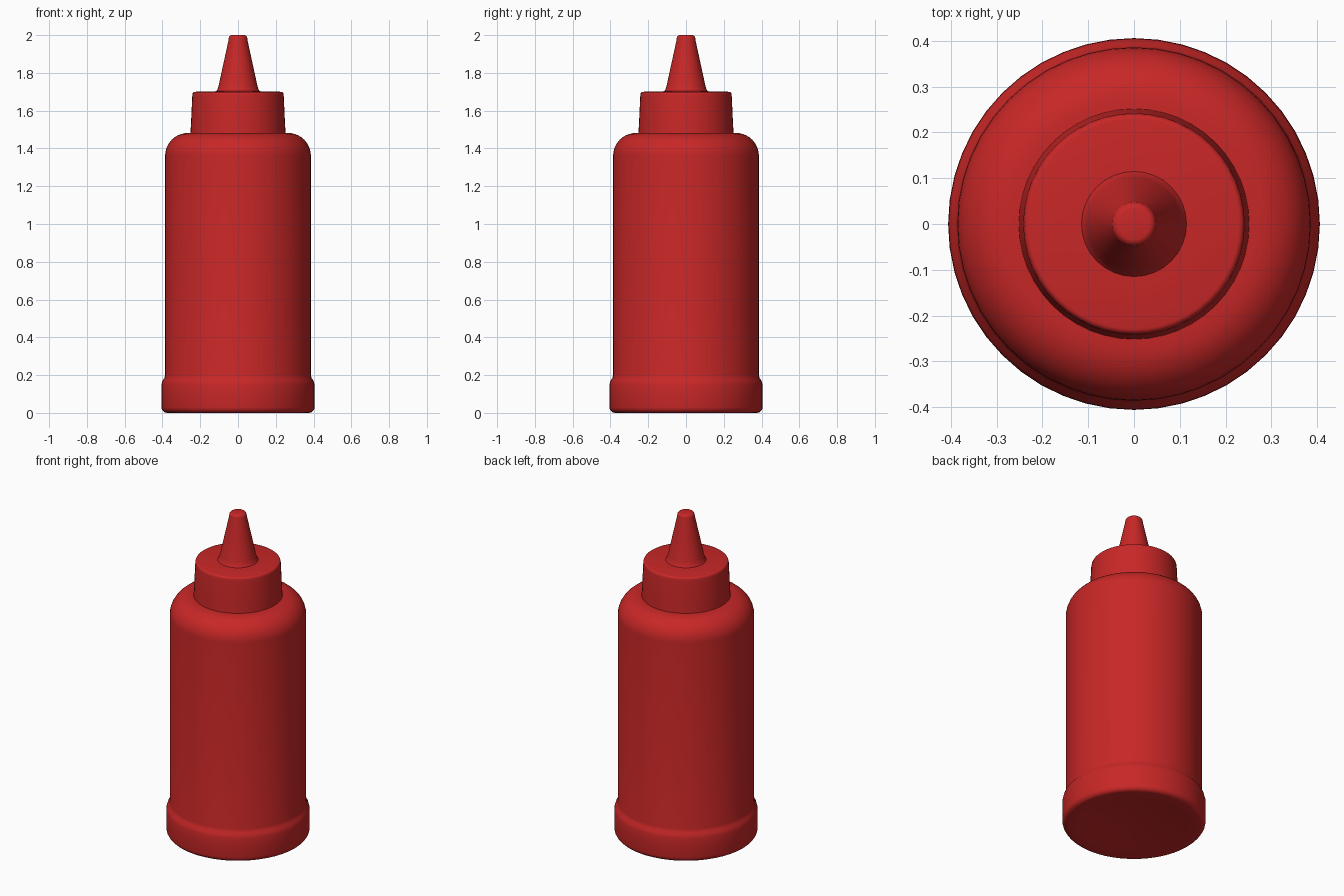
import bpy, bmesh, math

if "Cube" in bpy.data.objects:
    bpy.data.objects.remove(bpy.data.objects["Cube"])

red = bpy.data.materials.new("bottle red")
red.diffuse_color = (0.58, 0.02, 0.02, 1)
red.use_nodes = True
red.node_tree.nodes["Principled BSDF"].inputs["Base Color"].default_value = red.diffuse_color


def lathe(name, profile, segments=48, angle=40):
    """Revolve (radius, z) points around z; radius 0 makes a pole."""
    bm = bmesh.new()
    rings = []
    for r, z in profile:
        if r == 0:
            rings.append([bm.verts.new((0, 0, z))] * segments)
        else:
            rings.append([bm.verts.new((r * math.cos(a), r * math.sin(a), z))
                          for a in (2 * math.pi * i / segments for i in range(segments))])
    for lo, hi in zip(rings, rings[1:]):
        for i in range(segments):
            j = (i + 1) % segments
            quad = [lo[i], lo[j], hi[j], hi[i]]
            bm.faces.new(list(dict.fromkeys(quad)))
    mesh = bpy.data.meshes.new(name)
    bm.to_mesh(mesh)
    bm.free()
    mesh.materials.append(red)
    obj = bpy.data.objects.new(name, mesh)
    bpy.context.collection.objects.link(obj)
    bpy.ops.object.select_all(action='DESELECT')
    obj.select_set(True)
    bpy.context.view_layer.objects.active = obj
    bpy.ops.object.shade_smooth_by_angle(angle=math.radians(angle))
    return obj


def arc(cr, cz, rr, rz, a0, a1, n=8):
    """Elliptical arc of profile points."""
    return [(cr + rr * math.cos(math.radians(a0 + (a1 - a0) * i / n)),
             cz + rz * math.sin(math.radians(a0 + (a1 - a0) * i / n)))
            for i in range(n + 1)]


# Body: shallow hollow underside, thicker foot band, straight wall, round shoulder
body = [(0, 0.03), (0.15, 0.025), (0.30, 0.008)]
body += arc(0.375, 0.03, 0.03, 0.03, -90, 0, 5)
body += [(0.406, 0.10), (0.405, 0.15), (0.400, 0.17), (0.390, 0.183), (0.386, 0.20)]
body += arc(0.265, 1.36, 0.121, 0.122, 0, 90, 10)
body += [(0.245, 1.483)]
lathe("bottle_body", body)

# Screw cap: slightly tapered collar with a small rounded rim
cap = [(0.252, 1.478), (0.249, 1.53), (0.242, 1.68)]
cap += arc(0.229, 1.687, 0.012, 0.013, 0, 90, 4)
cap += [(0.11, 1.703)]
lathe("screw_cap", cap)

# Nozzle: flared foot, cone, rounded tip
nozzle = [(0.116, 1.701), (0.109, 1.712), (0.102, 1.735), (0.052, 1.965)]
nozzle += arc(0.034, 1.98, 0.0155, 0.02, 0, 90, 4)
nozzle += [(0, 2.0)]
lathe("nozzle", nozzle, 32)
